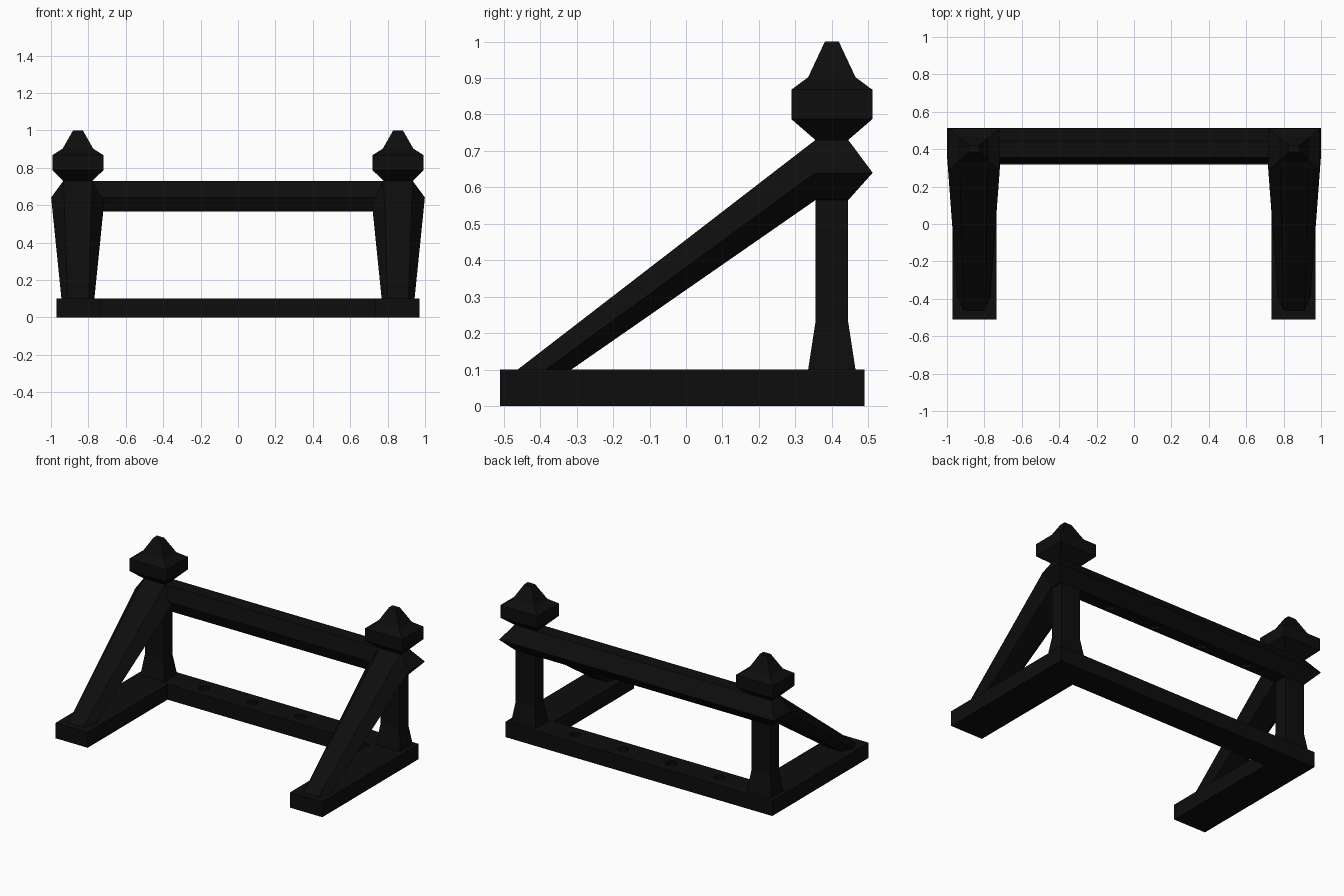
import bpy, bmesh

if "Cube" in bpy.data.objects:
    bpy.data.objects.remove(bpy.data.objects["Cube"])

CX, CY = 0.856, 0.40      # post centre
mat = bpy.data.materials.new("black_iron")
mat.diffuse_color = (0.004, 0.004, 0.004, 1)
mat.use_nodes = True
mat.node_tree.nodes["Principled BSDF"].inputs["Base Color"].default_value = mat.diffuse_color


def loft(name, rings):
    """Skin a list of equal-length point rings and cap both ends."""
    bm = bmesh.new()
    vs = [[bm.verts.new(p) for p in r] for r in rings]
    n = len(vs[0])
    for a, b in zip(vs, vs[1:]):
        for i in range(n):
            j = (i + 1) % n
            bm.faces.new((a[i], a[j], b[j], b[i]))
    bm.faces.new(vs[0])
    bm.faces.new(vs[-1])
    bmesh.ops.recalc_face_normals(bm, faces=bm.faces)
    me = bpy.data.meshes.new(name)
    bm.to_mesh(me)
    bm.free()
    ob = bpy.data.objects.new(name, me)
    bpy.context.collection.objects.link(ob)
    me.materials.append(mat)
    return ob


def rect(x0, x1, y0, y1, z):
    return [(x0, y0, z), (x1, y0, z), (x1, y1, z), (x0, y1, z)]


def column(name, levels):
    """Rectangular column from (half x, half y, z) levels."""
    return loft(name, [rect(CX - a, CX + a, CY - b, CY + b, z) for a, b, z in levels])


def mirrored(ob):
    me = ob.data.copy()
    for v in me.vertices:
        v.co.x *= -1
    me.flip_normals()
    bpy.context.collection.objects.link(bpy.data.objects.new(ob.name + "_left", me))


# U-shaped base in one piece
outline = [(-.97, -.51), (-.735, -.51), (-.735, .318), (.735, .318),
           (.735, -.51), (.97, -.51), (.97, .49), (-.97, .49)]
base = loft("base", [[(x, y, z) for x, y in outline] for z in (0, .1)])

# top rail with a ridged profile
profile = [(.355, .73), (.445, .73), (.512, .64), (.445, .565), (.355, .565), (.325, .64)]
rail = loft("top_rail", [[(x, y, z) for y, z in profile] for x in (-.86, .86)])

# flared post
mirrored(column("post", [(.088, .065, .1), (.07, .045, .23), (.07, .045, .57)]))

# pointed corner block where rail, post and brace meet
mirrored(loft("corner_block", [
    rect(CX - .076, CX + .076, .355, .445, .565),
    rect(CX - .142, CX + .144, .355, .512, .64),
    rect(CX - .078, CX + .078, .355, .445, .73)]))

# finial
mirrored(column("finial", [
    (.078, .045, .73), (.136, .111, .787), (.136, .111, .868),
    (.082, .065, .902), (.026, .019, 1.0)]))


# diagonal brace, hexagonal and widening upwards
def hexagon(pts, narrow, wide):
    (t, m, b) = pts
    return [(CX - narrow, *t), (CX + narrow, *t), (CX + wide, *m),
            (CX + narrow, *b), (CX - narrow, *b), (CX - wide, *m)]


mirrored(loft("brace", [
    hexagon([(-.462, .1), (-.385, .1), (-.315, .1)], .055, .088),
    hexagon([(.355, .73), (.355, .64), (.355, .565)], .077, .143)]))

# shallow sockets in the base bar and under the rail
for target, z in ((base, .1), (rail, .565)):
    for x in (-.525, -.175, .175, .525):
        bpy.ops.mesh.primitive_cylinder_add(vertices=8, radius=.036, depth=.04,
                                            location=(x, CY, z))
        cutter = bpy.context.object
        cutter.name = "socket_cutter"
        cutter.hide_render = True
        cutter.hide_set(True)
        mod = target.modifiers.new("socket", 'BOOLEAN')
        mod.operation = 'DIFFERENCE'
        mod.solver = 'EXACT'
        mod.object = cutter
